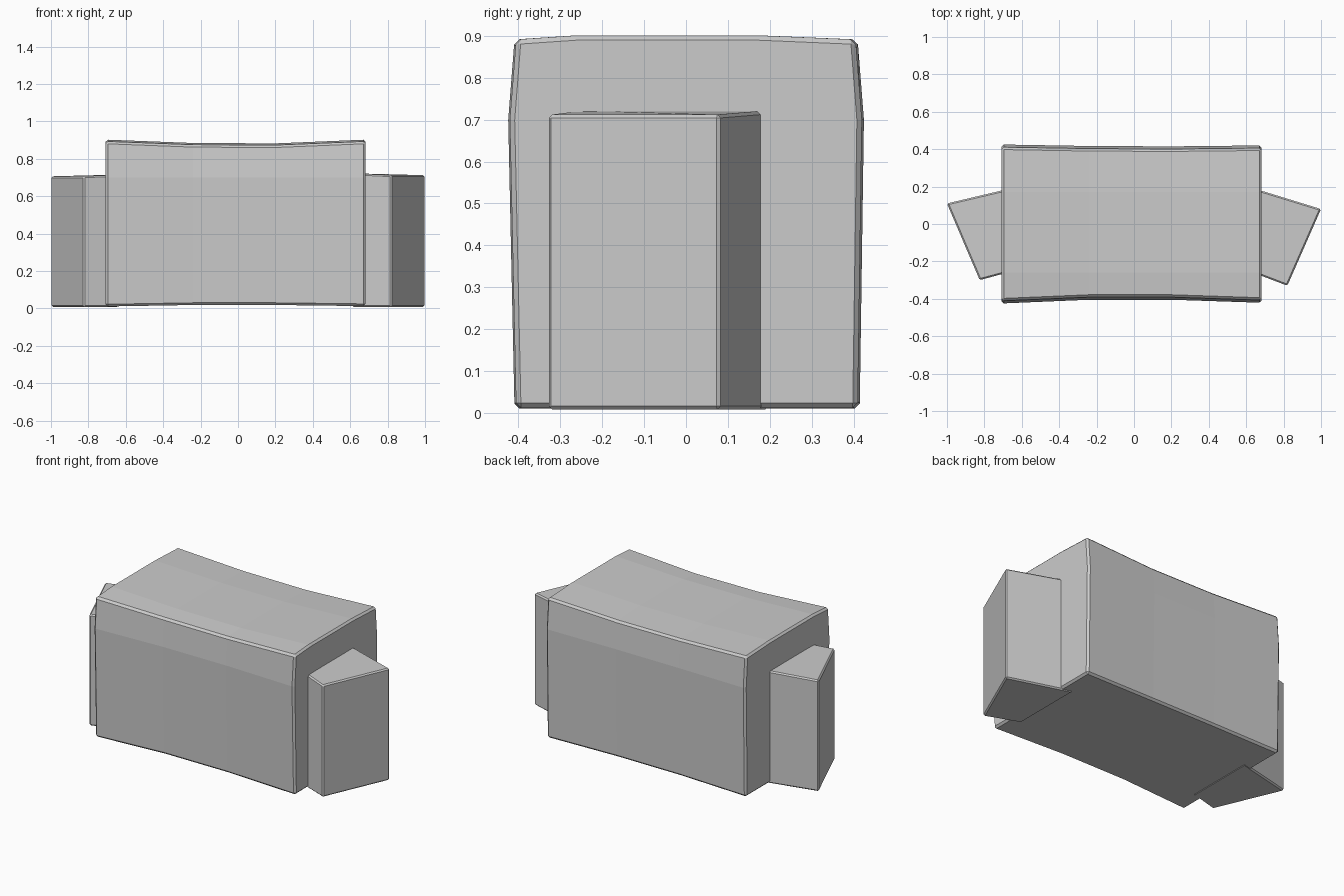
import bpy
import bmesh

cube = bpy.data.objects.get("Cube")
if cube:
    bpy.data.objects.remove(cube, do_unlink=True)

grey = bpy.data.materials.new("light_grey")
grey.use_nodes = True
colour = (0.6, 0.6, 0.6, 1)
grey.diffuse_color = colour
grey.node_tree.nodes["Principled BSDF"].inputs["Base Color"].default_value = colour


def loft(name, rings, bevel):
    """Join closed rings of points, cap both ends and soften the hard edges."""
    bm = bmesh.new()
    loops = [[bm.verts.new(p) for p in ring] for ring in rings]
    n = len(loops[0])
    for a, b in zip(loops, loops[1:]):
        for i in range(n):
            j = (i + 1) % n
            bm.faces.new((a[i], a[j], b[j], b[i]))
    bm.faces.new(loops[0][::-1])
    bm.faces.new(loops[-1])
    bmesh.ops.recalc_face_normals(bm, faces=bm.faces[:])
    mesh = bpy.data.meshes.new(name)
    bm.to_mesh(mesh)
    bm.free()
    mesh.materials.append(grey)
    obj = bpy.data.objects.new(name, mesh)
    bpy.context.collection.objects.link(obj)
    mod = obj.modifiers.new("soft_edges", 'BEVEL')
    mod.width = bevel
    mod.segments = 1
    mod.limit_method = 'ANGLE'
    mod.angle_limit = 0.8
    return obj


# Main body: a side profile swept across the width, pinched in the middle
profile = [(-0.41, 0.01), (-0.425, 0.7), (-0.41, 0.892), (-0.26, 0.902),
           (0.17, 0.902), (0.41, 0.892), (0.425, 0.7), (0.415, 0.01)]
# Each station: x, front inset, back inset, top sag, bottom rise
stations = [(-0.708, 0, 0, 0, 0), (-0.24, 0.02, 0.008, 0.018, 0.008),
            (0.2, 0.02, 0.01, 0.02, 0.008), (0.682, 0.004, 0.005, 0, 0.002)]
rings = []
for x, front, back, sag, rise in stations:
    ring = []
    for y, z in profile:
        dy = front if y < -0.3 else -back if y > 0.3 else 0
        dz = rise if z < 0.1 else -sag if z > 0.8 else 0
        ring.append((x, y + dy, z + dz))
    rings.append(ring)
loft("main_body", rings, 0.012)


# Side blocks: turned boxes, whose inner ends are buried in the body
def side_block(name, plan, inner_top, outer_top):
    tops = [outer_top, outer_top, inner_top, inner_top]
    bottom = [(x, y, 0.008) for x, y in plan]
    top = [(x, y, z) for (x, y), z in zip(plan, tops)]
    loft(name, [bottom, top], 0.008)


side_block("right_block", [(-1.0, 0.11), (-0.825, -0.3), (-0.64, -0.25), (-0.64, 0.195)],
           0.715, 0.706)
side_block("left_block", [(1.0, 0.08), (0.82, -0.33), (0.61, -0.25), (0.61, 0.2)],
           0.722, 0.712)
